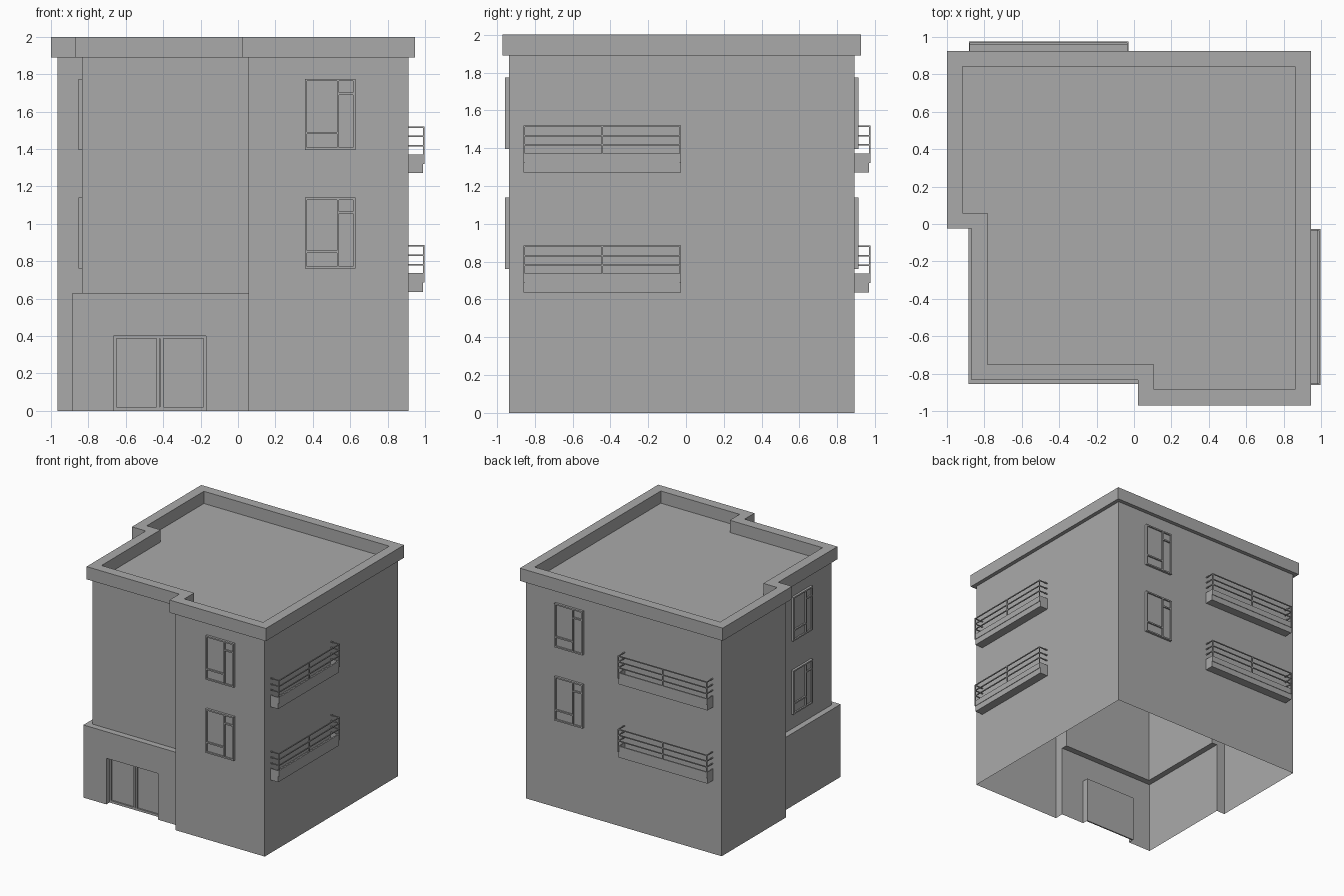
import bpy, bmesh, math
from mathutils import Matrix, Vector

cube = bpy.data.objects.get("Cube")
if cube:
    bpy.data.objects.remove(cube, do_unlink=True)

GREY = (0.4, 0.4, 0.4, 1)
plaster = bpy.data.materials.new("plain_grey")
plaster.use_nodes = True
plaster.diffuse_color = GREY
plaster.node_tree.nodes["Principled BSDF"].inputs["Base Color"].default_value = GREY


def finish(name, bm, place=None):
    """Turn a bmesh into a named, placed object."""
    mesh = bpy.data.meshes.new(name)
    bm.to_mesh(mesh)
    bm.free()
    mesh.materials.append(plaster)
    obj = bpy.data.objects.new(name, mesh)
    if place:
        obj.matrix_world = place
    bpy.context.collection.objects.link(obj)
    return obj


def box(bm, x0, x1, y0, y1, z0, z1):
    size = Matrix.Diagonal((x1 - x0, y1 - y0, z1 - z0, 1))
    centre = Matrix.Translation(((x0 + x1) / 2, (y0 + y1) / 2, (z0 + z1) / 2))
    bmesh.ops.create_cube(bm, size=1, matrix=centre @ size)


def face(bm, *points):
    bm.faces.new([bm.verts.new(p) for p in points])


def inset(outline, d):
    """Move every side of a right-angled, counterclockwise outline inward."""
    result = []
    for i, p in enumerate(outline):
        p = Vector(p)
        a = (p - Vector(outline[i - 1])).normalized()
        b = (Vector(outline[(i + 1) % len(outline)]) - p).normalized()
        result.append((p.x - d * (a.y + b.y), p.y + d * (a.x + b.x)))
    return result


def band(bm, low, z0, high, z1, skip=()):
    """Join two matching outlines with a strip of quads."""
    for i in range(len(low)):
        j = (i + 1) % len(low)
        if i not in skip:
            face(bm, (*low[i], z0), (*low[j], z0), (*high[j], z1), (*high[i], z1))


def on_wall(x, y, z, angle):
    """Local -y points out of the wall, local x runs along it."""
    return Matrix.Translation((x, y, z)) @ Matrix.Rotation(math.radians(angle), 4, 'Z')


ROOF_Z, LEDGE_Z, TOP_Z = 1.89, 0.63, 2.0
roof = [(-1, 0.925), (-1, -0.025), (-0.868, -0.025), (-0.868, -0.835),
        (0.022, -0.835), (0.022, -0.97), (0.946, -0.97), (0.946, 0.925)]
upper = inset(roof, 0.034)
rim = inset(roof, 0.084)

# Lower storey outline: same as above except at the entrance corner
px, py = -0.885, -0.855
lower = list(upper)
lower[2], lower[3], lower[4] = (px, upper[2][1]), (px, py), (upper[4][0], py)

# Wall shell, open underneath
bm = bmesh.new()
band(bm, upper, LEDGE_Z, upper, ROOF_Z)
band(bm, lower, 0, lower, LEDGE_Z, skip=(3,))
for i in (2, 3):
    face(bm, (*lower[i], LEDGE_Z), (*lower[i + 1], LEDGE_Z),
         (*upper[i + 1], LEDGE_Z), (*upper[i], LEDGE_Z))

# Entrance wall with a recessed doorway
d0, d1, dz, back = -0.665, -0.17, 0.4, -0.80
right = lower[4][0]
for x0, x1, y, z0, z1 in ((px, d0, py, 0, dz), (d1, right, py, 0, dz),
                          (px, right, py, dz, LEDGE_Z), (d0, d1, back, 0, dz)):
    face(bm, (x0, y, z0), (x1, y, z0), (x1, y, z1), (x0, y, z1))
face(bm, (d0, py, 0), (d0, back, 0), (d0, back, dz), (d0, py, dz))
face(bm, (d1, back, 0), (d1, py, 0), (d1, py, dz), (d1, back, dz))
face(bm, (d0, py, dz), (d0, back, dz), (d1, back, dz), (d1, py, dz))
bmesh.ops.remove_doubles(bm, verts=bm.verts, dist=0.0001)
finish("walls", bm)

# Flat roof with overhanging parapet
bm = bmesh.new()
band(bm, roof, ROOF_Z, roof, TOP_Z)
band(bm, roof, TOP_Z, rim, TOP_Z)
band(bm, rim, TOP_Z, rim, ROOF_Z + 0.004)
face(bm, *[(*p, ROOF_Z + 0.004) for p in rim])
face(bm, *[(*p, ROOF_Z) for p in reversed(roof)])
bmesh.ops.remove_doubles(bm, verts=bm.verts, dist=0.0001)
finish("roof_parapet", bm)

# Double door frame
bm = bmesh.new()
mid = (d0 + d1) / 2
front = back - 0.012
for x0, x1 in ((d0, d0 + 0.015), (mid - 0.018, mid - 0.001),
               (mid + 0.001, mid + 0.018), (d1 - 0.015, d1)):
    box(bm, x0, x1, front, back, 0, dz)
for z0, z1 in ((0, 0.02), (dz - 0.012, dz)):
    box(bm, d0, d1, front, back, z0, z1)
finish("door_frame", bm)


def window(name, place, w=0.27, h=0.38, t=0.012, out=0.02):
    bm = bmesh.new()
    s = w / 2
    box(bm, -s, s, -0.008, 0, 0, h)                       # pane
    for x in (-s, s - t, 0.036):                          # uprights
        box(bm, x, x + t, -out, 0, 0, h)
    for x0, x1, z in ((-s, s, 0), (-s, s, h - t),
                      (-s, 0.04, 0.085), (0.04, s, 0.295)):
        box(bm, x0, x1, -out, 0, z, z + t)
    finish(name, bm, place)


def balcony(name, place, length):
    bm = bmesh.new()
    s, t = length / 2, 0.008
    box(bm, -s, s, -0.076, 0, 0, 0.05)                    # slab
    box(bm, -s, s, -0.08, -0.068, 0.05, 0.1)              # kerb
    for x in (-s, s - t):
        box(bm, x, x + t, -0.076, 0, 0.05, 0.1)           # kerb ends
        box(bm, x, x + t, -0.085, -0.077, 0.05, 0.25)     # corner posts
    box(bm, -0.005, 0.005, -0.085, -0.077, 0.1, 0.25)     # middle post
    for z in (0.15, 0.2, 0.25):                           # rails
        box(bm, -s, s, -0.085, -0.077, z - t, z)
        for x in (-s, s - t):
            box(bm, x, x + t, -0.085, 0, z - t, z)
    finish(name, bm, place)


# Openings and balconies on both upper storeys
x_left, y_front, y_back = upper[7][0], upper[5][1], upper[7][1]
for storey, z in (("lower", 0), ("upper", 0.635)):
    window(storey + "_front_window", on_wall(0.492, y_front, 0.76 + z, 0), )
    window(storey + "_back_window", on_wall(0.492, y_back, 0.76 + z, 180))
    window(storey + "_side_window", on_wall(upper[3][0], -0.387, 0.76 + z, -90))
    balcony(storey + "_side_balcony", on_wall(x_left, -0.443, 0.636 + z, 90), 0.835)
    balcony(storey + "_back_balcony", on_wall(-0.456, y_back, 0.636 + z, 180), 0.855)
